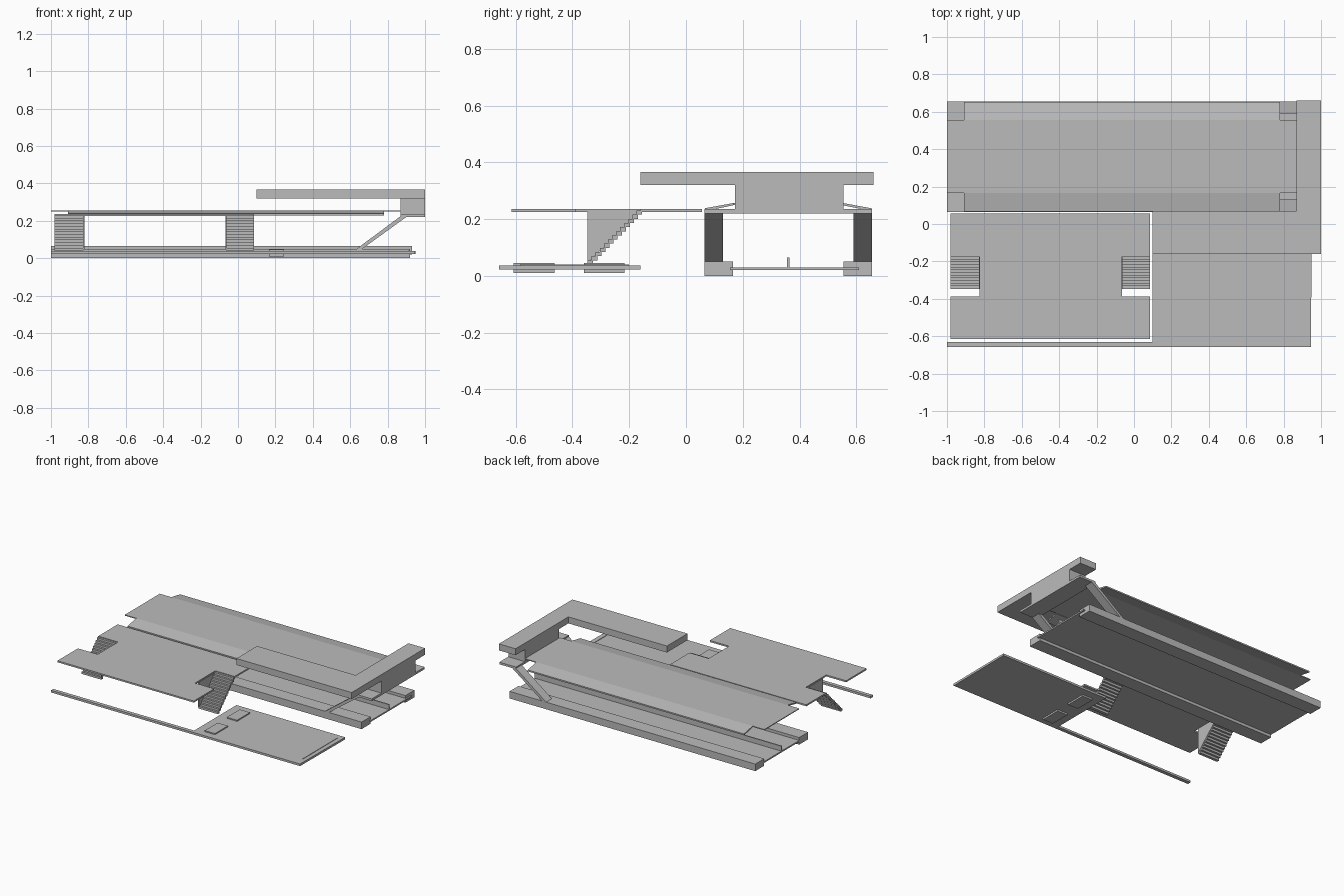
import bpy, bmesh

if "Cube" in bpy.data.objects:
    bpy.data.objects.remove(bpy.data.objects["Cube"])

grey = bpy.data.materials.new("concrete_grey")
grey.diffuse_color = (0.5, 0.5, 0.5, 1)
grey.use_nodes = True
grey.node_tree.nodes["Principled BSDF"].inputs["Base Color"].default_value = grey.diffuse_color


def finish(name, bm):
    bmesh.ops.recalc_face_normals(bm, faces=bm.faces)
    me = bpy.data.meshes.new(name)
    bm.to_mesh(me)
    bm.free()
    me.materials.append(grey)
    ob = bpy.data.objects.new(name, me)
    bpy.context.collection.objects.link(ob)
    return ob


def add_prism(bm, pts, axis, a, b):
    """Extrude a 2D outline along an axis from a to b."""
    def place(p, t):
        if axis == 'x':
            return (t, p[0], p[1])
        if axis == 'y':
            return (p[0], t, p[1])
        return (p[0], p[1], t)
    lo = [bm.verts.new(place(p, a)) for p in pts]
    hi = [bm.verts.new(place(p, b)) for p in pts]
    bm.faces.new(lo)
    bm.faces.new(hi)
    n = len(pts)
    for i in range(n):
        j = (i + 1) % n
        bm.faces.new((lo[i], lo[j], hi[j], hi[i]))


def prism(name, pts, axis, a, b):
    bm = bmesh.new()
    add_prism(bm, pts, axis, a, b)
    return finish(name, bm)


def rect(x0, x1, y0, y1):
    return [(x0, y0), (x1, y0), (x1, y1), (x0, y1)]


def box(name, x0, x1, y0, y1, z0, z1):
    return prism(name, rect(x0, x1, y0, y1), 'z', z0, z1)


MID = 0.36   # centre line of the main hall in y

# Hall base: two side plinths, floor and central divider
for side, tag in ((-1, "front"), (1, "back")):
    ya, yb = sorted((MID + side * 0.195, MID + side * 0.295))
    box(tag + "_plinth", -1, 0.92, ya, yb, 0, 0.05)
    # Sloping strut carrying the end block
    ya, yb = sorted((MID + side * 0.23, MID + side * 0.295))
    prism(tag + "_strut", [(0.635, 0.05), (0.665, 0.05), (0.9, 0.22), (0.87, 0.225)],
          'y', ya, yb)
    # Sloping roof wing
    inner, outer = MID + side * 0.195, MID + side * 0.293
    prism(tag + "_roof_wing", [(inner, 0.248), (inner, 0.256), (outer, 0.238), (outer, 0.228)],
          'x', -0.91, 0.78)
box("hall_floor", -1, 0.93, 0.155, 0.61, 0.02, 0.03)
box("floor_divider", -1, 0.93, MID - 0.004, MID + 0.004, 0.03, 0.065)

# Flat roof centre
box("roof_centre", -1, 0.87, 0.165, 0.555, 0.25, 0.256)

# End block and L-shaped canopy
box("end_slab", 0.87, 1, 0.065, 0.655, 0.22, 0.235)
box("end_block", 0.87, 1, 0.172, 0.555, 0.235, 0.32)
prism("canopy", [(0.1, -0.16), (1, -0.16), (1, 0.66), (0.87, 0.66), (0.87, 0.07), (0.1, 0.07)],
      'z', 0.32, 0.366)

# Raised deck with two stair notches
prism("raised_deck", [
    (-0.98, -0.615), (0.085, -0.615), (0.085, -0.387), (-0.065, -0.387),
    (-0.065, -0.16), (0.085, -0.16), (0.085, 0.057), (-0.98, 0.057),
    (-0.98, -0.16), (-0.825, -0.16), (-0.825, -0.387), (-0.98, -0.387)],
    'z', 0.224, 0.235)

# Stairs with a triangular wall on the inner side
STEPS = 13
for tag, x0, x1, wall in (("left", -0.98, -0.825, -0.825), ("right", -0.065, 0.085, -0.065)):
    bm = bmesh.new()
    run, rise = 0.187 / STEPS, 0.19 / STEPS
    for i in range(STEPS):
        y, z = -0.347 + i * run, 0.04 + i * rise
        add_prism(bm, rect(x0, x1, y, y + run * 1.4), 'z', z, z + rise)
    finish(tag + "_stairs", bm)
    prism(tag + "_stair_wall", [(-0.347, 0.045), (-0.347, 0.226), (-0.16, 0.226)],
          'x', wall - 0.003, wall + 0.003)

# Low terrace with long edging strip
prism("terrace", [(-1, -0.658), (0.945, -0.658), (0.95, -0.16), (0.1, -0.16),
                  (0.1, -0.632), (-1, -0.632)], 'z', 0.022, 0.037)
box("terrace_edge_line", 0.912, 0.918, -0.585, -0.2, 0.037, 0.04)
for tag, y in (("front", -0.535), ("back", -0.288)):
    box(tag + "_terrace_block", 0.165, 0.245, y - 0.072, y + 0.072, 0.01, 0.045)
